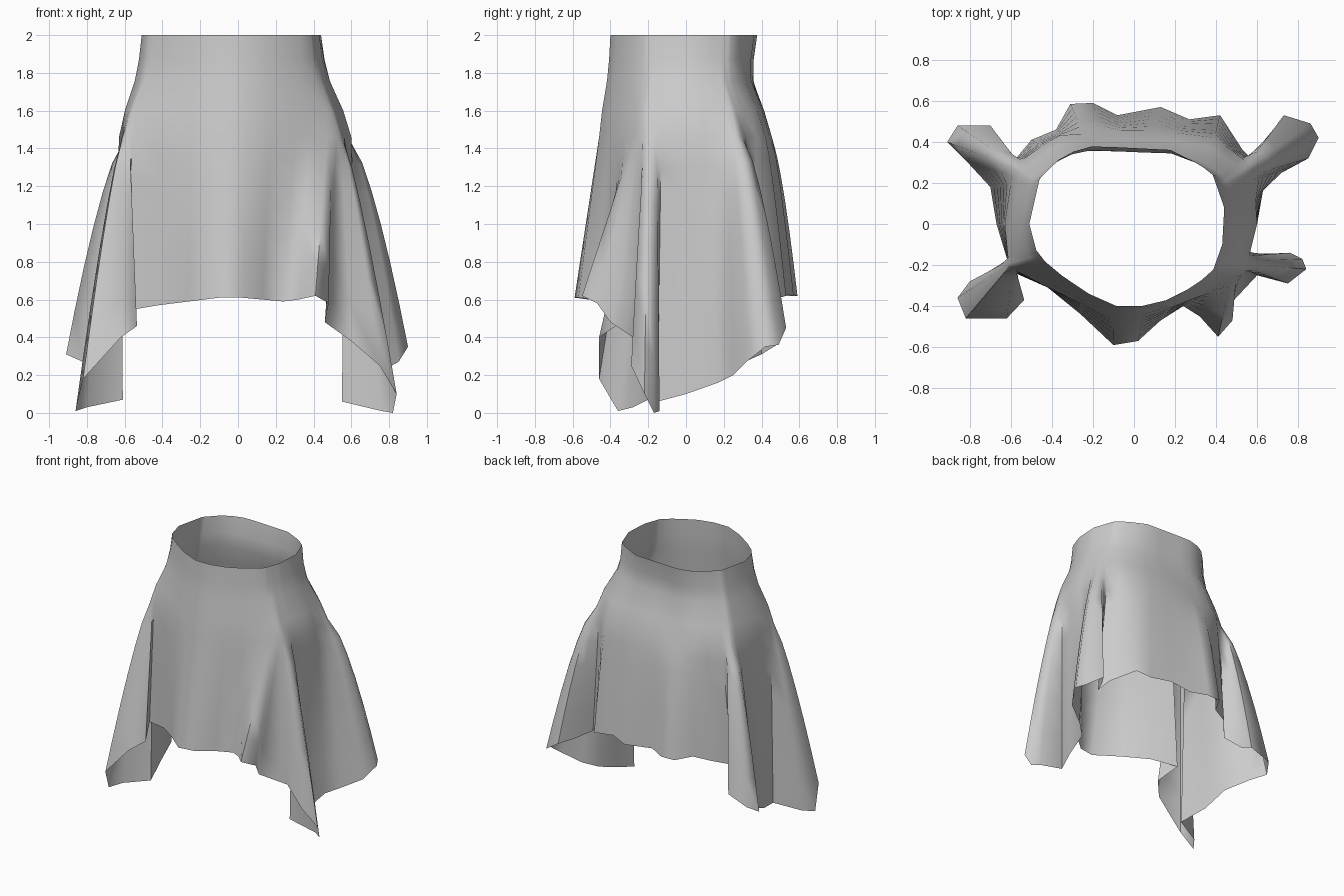
import bpy, bmesh
from math import radians, sin, cos
from mathutils import Vector

if "Cube" in bpy.data.objects:
    bpy.data.objects.remove(bpy.data.objects["Cube"])

# Outlines run counter-clockwise seen from above, starting at the front
WAIST = [(-.1, -.4), (.05, -.4), (.2, -.36), (.38, -.24), (.43, -.1), (.44, .08), (.38, .25),
         (.2, .36), (-.2, .38), (-.34, .34), (-.46, .22), (-.51, 0), (-.49, -.11), (-.42, -.2), (-.26, -.32)]
HIP = [(-.1, -.46), (.05, -.46), (.3, -.36), (.54, -.24), (.6, 0), (.58, .28), (.38, .43), (0, .46),
       (-.38, .43), (-.59, .28), (-.63, 0), (-.61, -.21), (-.38, -.33)]
# Hem with the draped folds, in x, y, z
HEM = [(-.1, -.59, .61), (.02, -.57, .61), (.13, -.47, .6), (.24, -.4, .59), (.32, -.45, .6),
       (.41, -.55, .62), (.48, -.47, .58), (.46, -.4, .48), (.6, -.25, .38), (.75, -.29, .25),
       (.84, -.22, .1), (.82, -.17, 0), (.76, -.14, .01), (.55, -.15, .06), (.6, 0, .1), (.63, .17, .16),
       (.72, .25, .2), (.85, .32, .27), (.9, .42, .35), (.86, .49, .36), (.73, .53, .45),
       (.66, .43, .47), (.59, .3, .5), (.53, .36, .57), (.42, .53, .62),
       (.27, .51, .63), (.13, .57, .62), (-.08, .53, .63), (-.2, .59, .62), (-.31, .585, .62),
       (-.38, .46, .62), (-.5, .41, .6), (-.6, .29, .55), (-.69, .38, .46), (-.7, .48, .42),
       (-.86, .48, .36), (-.91, .4, .31), (-.82, .31, .27), (-.7, .18, .2), (-.67, 0, .12),
       (-.61, -.2, .07), (-.8, -.28, .03), (-.86, -.36, .01), (-.82, -.46, .18),
       (-.62, -.46, .4), (-.535, -.37, .46), (-.6, -.23, .54), (-.42, -.31, .57), (-.26, -.44, .59)]
# Where hem points (by index) hang from on the hip, in degrees; folds gather into narrow spans
ANCHORS = [(0, -102), (3, -50), (5, -30), (8, -23), (11, -18), (13, -13), (14, 0), (16, 20), (18, 25),
           (20, 28), (22, 32), (24, 47), (27, 98), (30, 130), (32, 149), (36, 155), (38, 162),
           (39, 180), (40, 195), (43, 199), (46, 203), (47, 216), (49, 258)]


def ray(outline, a):
    """Point where a ray from the centre at angle a crosses the outline."""
    d = Vector((cos(a), sin(a)))
    for i, p in enumerate(outline):
        p, q = Vector(p), Vector(outline[(i + 1) % len(outline)])
        e = q - p
        den = d.x * e.y - d.y * e.x
        if abs(den) < 1e-9:
            continue
        r = (p.x * e.y - p.y * e.x) / den
        s = (p.x * d.y - p.y * d.x) / den
        if r > 0 and -1e-6 <= s <= 1 + 1e-6:
            return d * r
    return d * .45


n = len(HEM)
angles = []
for (i0, a0), (i1, a1) in zip(ANCHORS, ANCHORS[1:]):
    angles += [radians(a0 + (a1 - a0) * (i - i0) / (i1 - i0)) for i in range(i0, i1)]

rings = []
HIP_Z = 1.46
# Upper body from the waist to the hip, pinched at the small of the back
for z, mix, pinch in ((2, 0, 0), (1.87, .12, .03), (1.76, .3, .045), (1.6, .74, .02), (HIP_Z, 1, 0)):
    ring = []
    for a in angles:
        p = ray(WAIST, a).lerp(ray(HIP, a), mix)
        p.y -= pinch * max(0, sin(a))
        ring.append(Vector((p.x, p.y, z)))
    rings.append(ring)

# Draped lower part: folds open quickly just below the hip, most of all at the back
hip = rings[-1]
for t in (.12, .25, .42, .6, .8, 1):
    ring = []
    for h, top in zip(HEM, hip):
        h = Vector(h)
        p = top.lerp(h, t)
        flare = h.xy.length - top.xy.length
        power = 1
        if flare > .15:
            power = .68 if h.y > 0 else .8
        elif flare > .05 and h.y > 0:
            power = .8
        p.xy = top.xy.lerp(h.xy, t ** power)
        ring.append(p)
    rings.append(ring)

# Skirt cloth
bm = bmesh.new()
grid = [[bm.verts.new(p) for p in ring] for ring in rings]
for up, low in zip(grid, grid[1:]):
    for i in range(n):
        j = (i + 1) % n
        bm.faces.new((up[i], low[i], low[j], up[j]))
mesh = bpy.data.meshes.new("skirt")
bm.to_mesh(mesh)
bm.free()
skirt = bpy.data.objects.new("skirt", mesh)
bpy.context.collection.objects.link(skirt)
bpy.context.view_layer.objects.active = skirt
skirt.select_set(True)
bpy.ops.object.shade_smooth_by_angle(angle=1.2)
